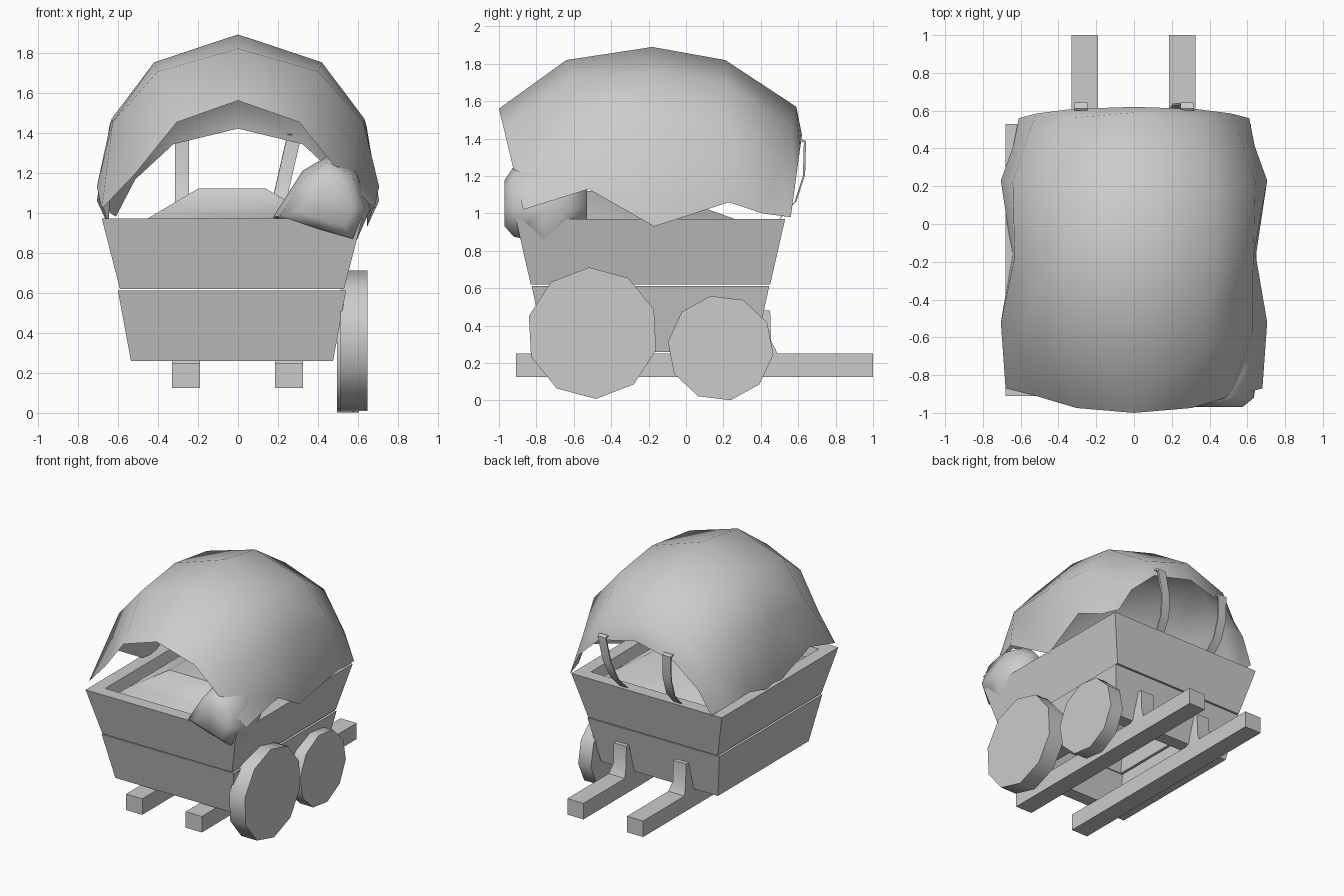
import bpy, math
from mathutils import Vector

cube = bpy.data.objects.get("Cube")
if cube:
    bpy.data.objects.remove(cube, do_unlink=True)

grey = bpy.data.materials.new("plain grey")
grey.use_nodes = True
colour = (0.6, 0.6, 0.6, 1)
grey.diffuse_color = colour
grey.node_tree.nodes["Principled BSDF"].inputs["Base Color"].default_value = colour


def finish(obj, angle):
    obj.data.materials.append(grey)
    bpy.ops.object.select_all(action='DESELECT')
    obj.select_set(True)
    bpy.context.view_layer.objects.active = obj
    bpy.ops.object.shade_smooth_by_angle(angle=math.radians(angle))


def loft(name, rings, wrap=False, loop=True, caps=False, angle=30):
    """Skin a list of equal-length rings of points."""
    n, count = len(rings[0]), len(rings)
    verts = [p for ring in rings for p in ring]
    faces = []
    for i in range(count if wrap else count - 1):
        a, b = i * n, (i + 1) % count * n
        for j in range(n if loop else n - 1):
            k = (j + 1) % n
            faces.append((a + j, a + k, b + k, b + j))
    if caps:
        faces.append(tuple(reversed(range(n))))
        faces.append(tuple(range((count - 1) * n, count * n)))
    mesh = bpy.data.meshes.new(name)
    mesh.from_pydata(verts, [], faces)
    obj = bpy.data.objects.new(name, mesh)
    bpy.context.collection.objects.link(obj)
    finish(obj, angle)


def rectangle(hx, hy, z, cx=-0.03, cy=-0.19):
    return [(cx + sx * hx, cy + sy * hy, z)
            for sx, sy in ((-1, -1), (1, -1), (1, 1), (-1, 1))]


def box(name, low, high):
    cx, cy, _ = (Vector(low) + Vector(high)) / 2
    hx, hy, _ = (Vector(high) - Vector(low)) / 2
    loft(name, [rectangle(hx, hy, z, cx, cy) for z in (low[2], high[2])], caps=True)


# Cart body: two flared tiers of boards with a narrow gap, open underneath
def tier(name, bottom, top, wall=0.1):
    inner = [rectangle(hx - wall, hy - wall, z) for hx, hy, z in (top, bottom)]
    loft(name, [rectangle(*bottom), rectangle(*top)] + inner, wrap=True)


tier("upper_boards", (0.56, 0.64, 0.62), (0.65, 0.72, 0.97))
tier("lower_boards", (0.505, 0.56, 0.26), (0.57, 0.635, 0.612))

# Heaped load inside the cart, an open sheet sloping down to the back
loft("load_heap", [rectangle(0.54, 0.61, 0.88),
                   rectangle(0.44, 0.48, 0.96),
                   rectangle(0.17, 0.2, 1.12, cy=-0.36),
                   rectangle(0, 0, 1.12, cy=-0.36)], angle=50)

# Cloth cover: arches that change from a broad to a pinched shape
broad = ((0, 1), (0.65, 0.855), (0.98, 0.56), (1, 0))
pinched = ((0, 1), (0.45, 0.8), (0.75, 0.33), (1, 0))
stations = (  # y at crown, y at hem, crown z, hem z, half width, pinch
    (-1.0, -0.87, 1.56, 1.02, 0.68, 1),
    (-0.64, -0.52, 1.82, 1.13, 0.705, 0.4),
    (-0.18, -0.17, 1.89, 0.93, 0.645, 0),
    (0.21, 0.23, 1.82, 1.06, 0.705, 0.3),
    (0.59, 0.41, 1.57, 1.0, 0.64, 0.5),
    (0.62, 0.56, 1.42, 0.98, 0.61, 0.6))
cover = []
for crown_y, hem_y, crown_z, hem_z, width, pinch in stations:
    arch = [Vector(a).lerp(Vector(b), pinch) for a, b in zip(broad, pinched)]
    half = [(u * width, hem_y + (crown_y - hem_y) * v, hem_z + (crown_z - hem_z) * v)
            for u, v in arch]
    cover.append([(-x, y, z) for x, y, z in reversed(half[1:])] + half)
loft("cloth_cover", cover, loop=False, angle=80)

# Lumpy bundle hanging over the front corner
outline = ((-0.27, -0.06), (-0.06, -0.13), (0.12, -0.18), (0.19, -0.02),
           (0.12, 0.16), (-0.01, 0.23), (-0.13, 0.16))
loft("corner_bundle", [[(0.46 + u * size, y, 1.04 + v * size) for u, v in outline]
                       for y, size in ((-0.97, 0.6), (-0.92, 0.92), (-0.76, 1.06),
                                       (-0.63, 0.95), (-0.53, 0.5))],
     caps=True, angle=80)

# Wheels on one side only
for name, y, z, radius, x, width, turn in (
        ("large_wheel", -0.5, 0.36, 0.352, 0.58, 0.135, 3),
        ("small_wheel", 0.185, 0.28, 0.284, 0.55, 0.11, 11)):
    ring = [math.radians(36 * i + 90 + turn) for i in range(10)]
    loft(name, [[(x + side * width / 2, y + radius * math.cos(a), z + radius * math.sin(a))
                 for a in ring] for side in (-1, 1)], caps=True, angle=40)

# Runner rails, rear brackets and cover straps, in pairs
bracket = ((0.35, 0.25), (0.41, 0.48), (0.45, 0.48), (0.455, 0.32), (0.49, 0.25))
strap = ((0.6, 1.39), (0.63, 1.38), (0.625, 1.2), (0.58, 1.06), (0.47, 0.94))
for label, x, drift in (("right", -0.26, 0), ("left", 0.255, -0.08)):
    box(label + "_rail", (x - 0.07, -0.91, 0.125), (x + 0.07, 1.0, 0.25))
    loft(label + "_bracket", [[(x + side * (0.07 if z < 0.3 else 0.055), y, z)
                               for y, z in bracket] for side in (-1, 1)], caps=True)
    rings = []
    for y, z in strap:
        cx = x - 0.02 if not drift else x + 0.03 + drift * (1.4 - z) / 0.35
        rings.append([(cx - 0.035, y, z), (cx + 0.035, y, z),
                      (cx + 0.035, y + 0.012, z + 0.008), (cx - 0.035, y + 0.012, z + 0.008)])
    loft(label + "_strap", rings, caps=True, angle=40)
